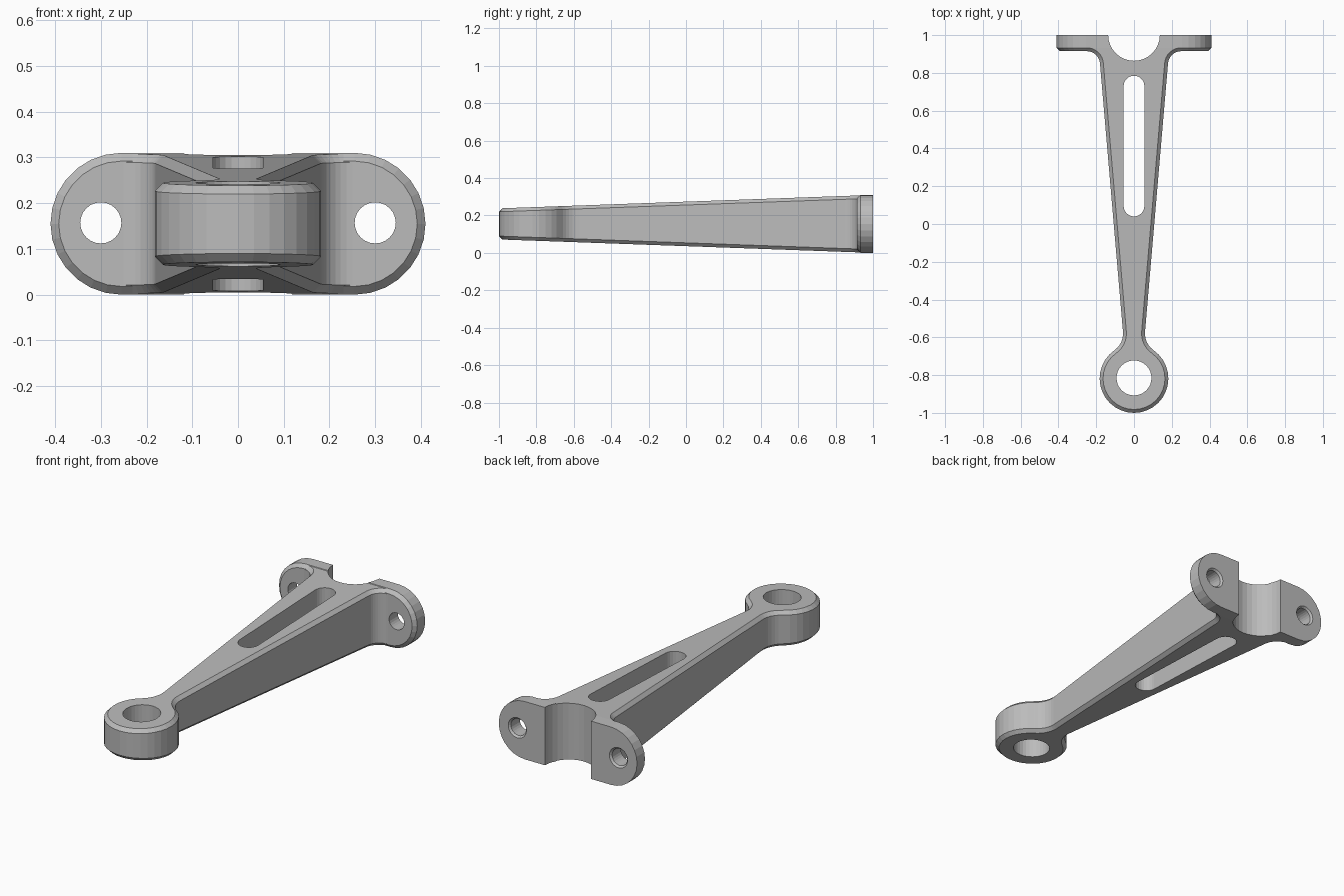
import bpy, bmesh
from math import sin, cos, radians

if "Cube" in bpy.data.objects:
    bpy.data.objects.remove(bpy.data.objects["Cube"], do_unlink=True)

MID = 0.155       # height of the centre plane
CHAMFER = 0.018


def half_height(y):
    """The arm grows evenly thicker towards the mounting end."""
    return 0.119 + 0.036 * y


def arc(cx, cy, r, start, end, steps):
    angles = [radians(start + (end - start) * i / steps) for i in range(steps + 1)]
    return [(cx + r * cos(a), cy + r * sin(a)) for a in angles]


def circle(cx, cy, r, steps=32):
    return arc(cx, cy, r, 0, 360, steps)[:-1]


def loft(name, rings):
    """Closed solid through rings of equal point count."""
    bm = bmesh.new()
    loops = [[bm.verts.new(p) for p in ring] for ring in rings]
    n = len(loops[0])
    for a, b in zip(loops, loops[1:]):
        for i in range(n):
            j = (i + 1) % n
            bm.faces.new((a[i], a[j], b[j], b[i]))
    bm.faces.new(loops[0][::-1])
    bm.faces.new(loops[-1])
    bmesh.ops.recalc_face_normals(bm, faces=bm.faces[:])
    mesh = bpy.data.meshes.new(name)
    bm.to_mesh(mesh)
    bm.free()
    obj = bpy.data.objects.new(name, mesh)
    bpy.context.collection.objects.link(obj)
    return obj


def upright(name, outline):
    """Vertical cutter that passes through the whole height."""
    return loft(name, [[(x, y, z) for x, y in outline] for z in (-0.2, 0.6)])


def combine(target, other, operation):
    other.hide_render = True
    mod = target.modifiers.new(other.name, 'BOOLEAN')
    mod.operation = operation
    mod.solver = 'EXACT'
    mod.object = other
    bpy.context.view_layer.objects.active = target
    bpy.ops.object.modifier_apply(modifier=mod.name)
    bpy.data.objects.remove(other, do_unlink=True)


# Tapered arm with eye end, neck fillets and flange fillets
def arm_outline(inset):
    right = arc(0, -0.818, 0.182 - inset, -90, 55, 13)
    right += arc(0.166, -0.58, 0.108 + inset, 235, 175, 6)
    right += arc(0.25, 0.845, 0.07 + inset, 175, 90, 8)
    right.append((0.25, 0.96))
    return right + [(-x, y) for x, y in reversed(right[1:])]


def arm_ring(inset, side, drop):
    return [(x, y, MID + side * (half_height(y) - drop)) for x, y in arm_outline(inset)]


arm = loft("bracket_arm", [
    arm_ring(CHAMFER, -1, 0), arm_ring(0, -1, CHAMFER),
    arm_ring(0, 1, CHAMFER), arm_ring(CHAMFER, 1, 0)])


# Round-ended mounting flange with a chamfered front rim
def flange_ring(y, inset):
    r = 0.155 - inset
    outline = arc(0.255, MID, r, -90, 90, 14) + arc(-0.255, MID, r, 90, 270, 14)
    return [(x, y, z) for x, z in outline]


flange = loft("mounting_flange", [
    flange_ring(0.915, CHAMFER), flange_ring(0.915 + CHAMFER, 0), flange_ring(1, 0)])
combine(arm, flange, 'UNION')

# Eye bore, weight-saving slot and rear half-round notch
combine(arm, upright("eye_bore", circle(0, -0.815, 0.0925)), 'DIFFERENCE')
slot = arc(0, 0.73, 0.055, 0, 180, 12) + arc(0, 0.095, 0.055, 180, 360, 12)
combine(arm, upright("arm_slot", slot), 'DIFFERENCE')
combine(arm, upright("rear_notch", circle(0, 1.001, 0.137)), 'DIFFERENCE')

# Bolt holes, countersunk at the back
for side in (-1, 1):
    steps = [(0.85, 0.045), (0.99, 0.045), (1.0, 0.054), (1.05, 0.054)]
    rings = [[(x, y, z) for x, z in circle(side * 0.3, MID + 0.002, r, 24)]
             for y, r in steps]
    combine(arm, loft("bolt_hole", rings), 'DIFFERENCE')

# Plain grey metal
grey = bpy.data.materials.new("grey_metal")
grey.use_nodes = True
colour = (0.5, 0.5, 0.5, 1)
grey.diffuse_color = colour
grey.node_tree.nodes["Principled BSDF"].inputs["Base Color"].default_value = colour
arm.data.materials.clear()
arm.data.materials.append(grey)
for face in arm.data.polygons:
    face.material_index = 0
    face.use_smooth = False
